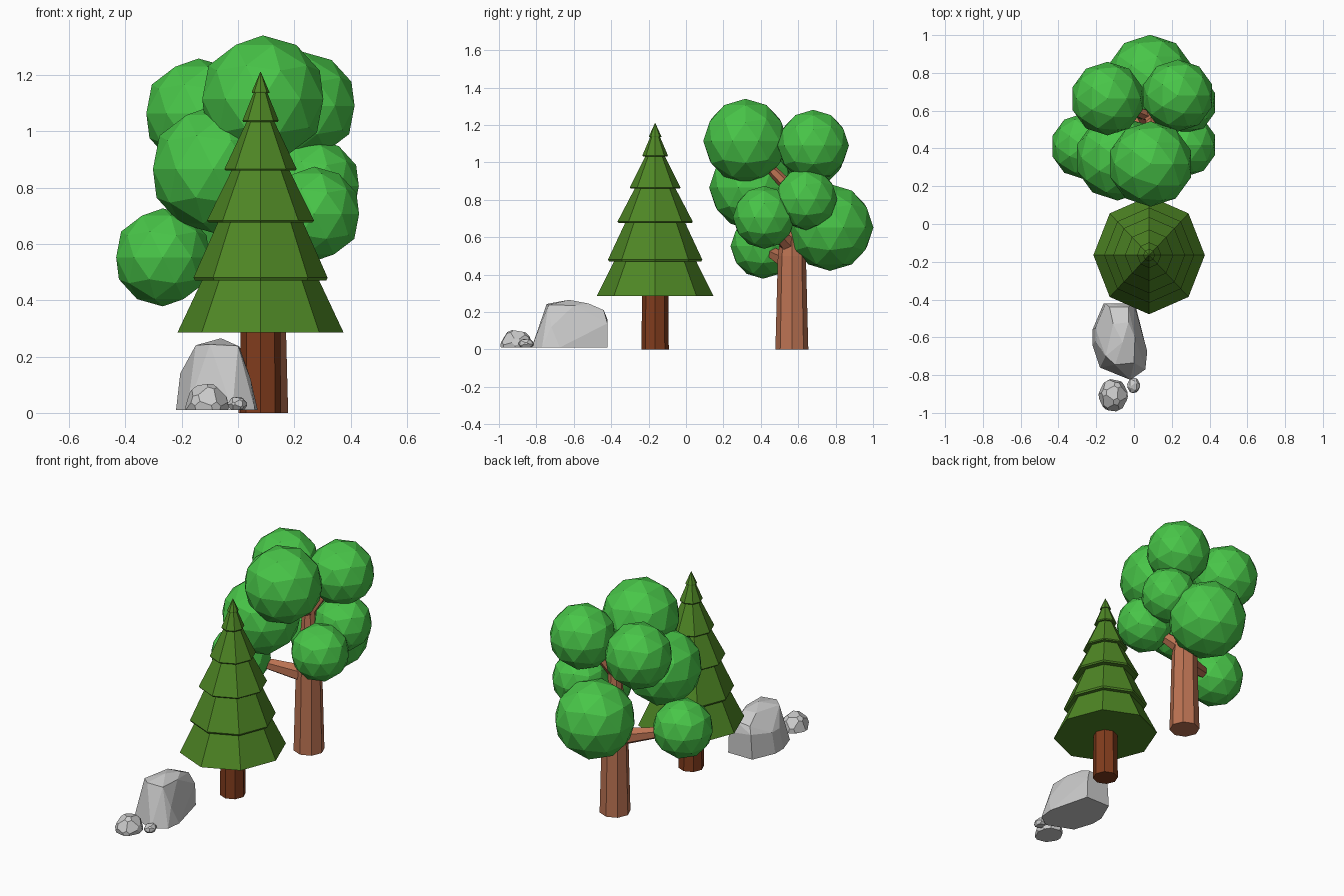
import bpy, bmesh, math
from mathutils import Vector, Matrix

if "Cube" in bpy.data.objects:
    bpy.data.objects.remove(bpy.data.objects["Cube"])


def material(name, rgb):
    m = bpy.data.materials.new(name)
    m.diffuse_color = (*rgb, 1)
    m.use_nodes = True
    m.node_tree.nodes["Principled BSDF"].inputs["Base Color"].default_value = m.diffuse_color
    return m


leaf = material("leaf_green", (0.065, 0.56, 0.065))
needle = material("needle_green", (0.077, 0.24, 0.018))
dark_bark = material("dark_bark", (0.22, 0.045, 0.012))
light_bark = material("light_bark", (0.50, 0.17, 0.085))


def finish(bm, name, mat=None):
    bmesh.ops.recalc_face_normals(bm, faces=bm.faces)
    me = bpy.data.meshes.new(name)
    bm.to_mesh(me)
    bm.free()
    ob = bpy.data.objects.new(name, me)
    bpy.context.collection.objects.link(ob)
    if mat:
        me.materials.append(mat)
    return ob


def lathe(name, centre, profile, mat, sides=8, sy=1.0):
    """Stack of polygon rings (radius, z), capped at both ends."""
    bm = bmesh.new()
    rings = []
    for r, z in profile:
        rings.append([bm.verts.new((centre[0] + r * math.cos(2 * math.pi * i / sides),
                                    centre[1] + r * sy * math.sin(2 * math.pi * i / sides), z))
                      for i in range(sides)])
    for a, b in zip(rings, rings[1:]):
        for i in range(sides):
            j = (i + 1) % sides
            bm.faces.new((a[i], a[j], b[j], b[i]))
    bm.faces.new(rings[0])
    bm.faces.new(rings[-1])
    return finish(bm, name, mat)


def branch(name, p, q, r1, r2, mat, sides=6):
    p, q = Vector(p), Vector(q)
    d = q - p
    bm = bmesh.new()
    rot = d.to_track_quat('Z', 'Y').to_matrix().to_4x4()
    bmesh.ops.create_cone(bm, cap_ends=True, segments=sides, radius1=r1, radius2=r2,
                          depth=d.length, matrix=Matrix.Translation((p + q) / 2) @ rot)
    return finish(bm, name, mat)


def boulder(name, points):
    """Faceted stone as the convex hull of a few points."""
    bm = bmesh.new()
    for p in points:
        bm.verts.new(p)
    res = bmesh.ops.convex_hull(bm, input=bm.verts)
    loose = [v for v in bm.verts if not v.link_faces]
    bmesh.ops.delete(bm, geom=loose, context='VERTS')
    bmesh.ops.dissolve_limit(bm, angle_limit=0.08, verts=bm.verts, edges=bm.edges)
    return finish(bm, name)


def pebble(name, centre, size, turn):
    """Squashed icosphere cut flat at the base."""
    bm = bmesh.new()
    m = Matrix.Translation(centre) @ Matrix.Diagonal((*size, 1)) @ Matrix.Rotation(turn, 4, (1, 0.5, 0.3))
    bmesh.ops.create_icosphere(bm, subdivisions=1, radius=1.06, matrix=m)
    bmesh.ops.bevel(bm, geom=bm.verts[:], offset=min(size) * 0.3, affect='VERTICES', segments=1)
    cut = bmesh.ops.bisect_plane(bm, geom=bm.verts[:] + bm.edges[:] + bm.faces[:],
                                 plane_co=(0, 0, 0.01), plane_no=(0, 0, 1), clear_inner=True)
    bmesh.ops.holes_fill(bm, edges=[e for e in bm.edges if e.is_boundary])
    return finish(bm, name)


# Pine: trunk and stacked skirts
pine = (0.08, -0.165)
lathe("pine_trunk", pine, [(0.073, 0), (0.07, 0.32)], dark_bark)
lathe("pine_foliage", pine, [
    (0.295, 0.285), (0.208, 0.47), (0.233, 0.47), (0.238, 0.48),
    (0.152, 0.675), (0.183, 0.675), (0.19, 0.683),
    (0.103, 0.86), (0.124, 0.86), (0.128, 0.866),
    (0.05, 1.032), (0.061, 1.032), (0.064, 1.038),
    (0.025, 1.135), (0.031, 1.135), (0.031, 1.14), (0.001, 1.21)],
    needle, sy=1.06)

# Broadleaf tree: trunk and branches
tx, ty = 0.09, 0.566
lathe("tree_trunk", (tx, ty), [(0.088, 0), (0.075, 0.5), (0.058, 0.62), (0.035, 0.9)], light_bark)
branch("low_branch", (tx, ty, 0.46), (-0.22, 0.43, 0.53), 0.055, 0.025, light_bark)
branch("right_branch", (tx, ty, 0.54), (0.24, 0.44, 0.68), 0.05, 0.025, light_bark)
branch("side_branch", (tx, ty, 0.68), (0.25, 0.63, 0.80), 0.035, 0.02, light_bark)
branch("top_front_branch", (tx, ty, 0.85), (0.088, 0.36, 1.06), 0.036, 0.02, light_bark)
branch("top_left_branch", (tx, ty, 0.85), (-0.10, 0.64, 1.02), 0.032, 0.02, light_bark)
branch("top_right_branch", (tx, ty, 0.85), (0.20, 0.66, 1.04), 0.032, 0.02, light_bark)

# Leaf balls: x, y, z, radius
balls = [
    (0.088, 0.318, 1.114, 0.226), (-0.140, 0.664, 1.063, 0.195),
    (0.232, 0.680, 1.090, 0.191), (-0.087, 0.350, 0.865, 0.226),
    (-0.267, 0.412, 0.552, 0.174), (0.270, 0.642, 0.805, 0.167),
    (0.270, 0.418, 0.706, 0.168), (0.085, 0.770, 0.652, 0.232)]
for i, (x, y, z, r) in enumerate(balls):
    bm = bmesh.new()
    bmesh.ops.create_icosphere(bm, subdivisions=2, radius=r, matrix=Matrix.Translation((x, y, z)))
    finish(bm, f"leaf_ball_{i + 1}", leaf)

# Large rock: base outline plus shoulder and crown points
base = [(-.16, -.42), (.005, -.42), (.04, -.55), (.07, -.675), (.06, -.77),
        (-.02, -.825), (-.18, -.76), (-.22, -.64), (-.22, -.56)]
crown = [(-.15, -.70, .24), (-.10, -.745, .243), (0, -.735, .238), (-.06, -.625, .265),
         (.005, -.6, .235), (-.11, -.53, .245), (-.03, -.52, .245), (-.13, -.44, .20),
         (-.03, -.44, .21), (-.15, -.42, .16), (0, -.42, .14), (-.205, -.62, .14),
         (-.205, -.55, .14), (.045, -.72, .12)]
boulder("large_rock", [(x, y, 0.01) for x, y in base] + crown)

# Small stones in front
pebble("small_rock", (-0.11, -0.907, 0.02), (0.082, 0.093, 0.092), 0.5)
pebble("tiny_rock", (-0.002, -0.855, 0.03), (0.036, 0.044, 0.03), 0.9)
